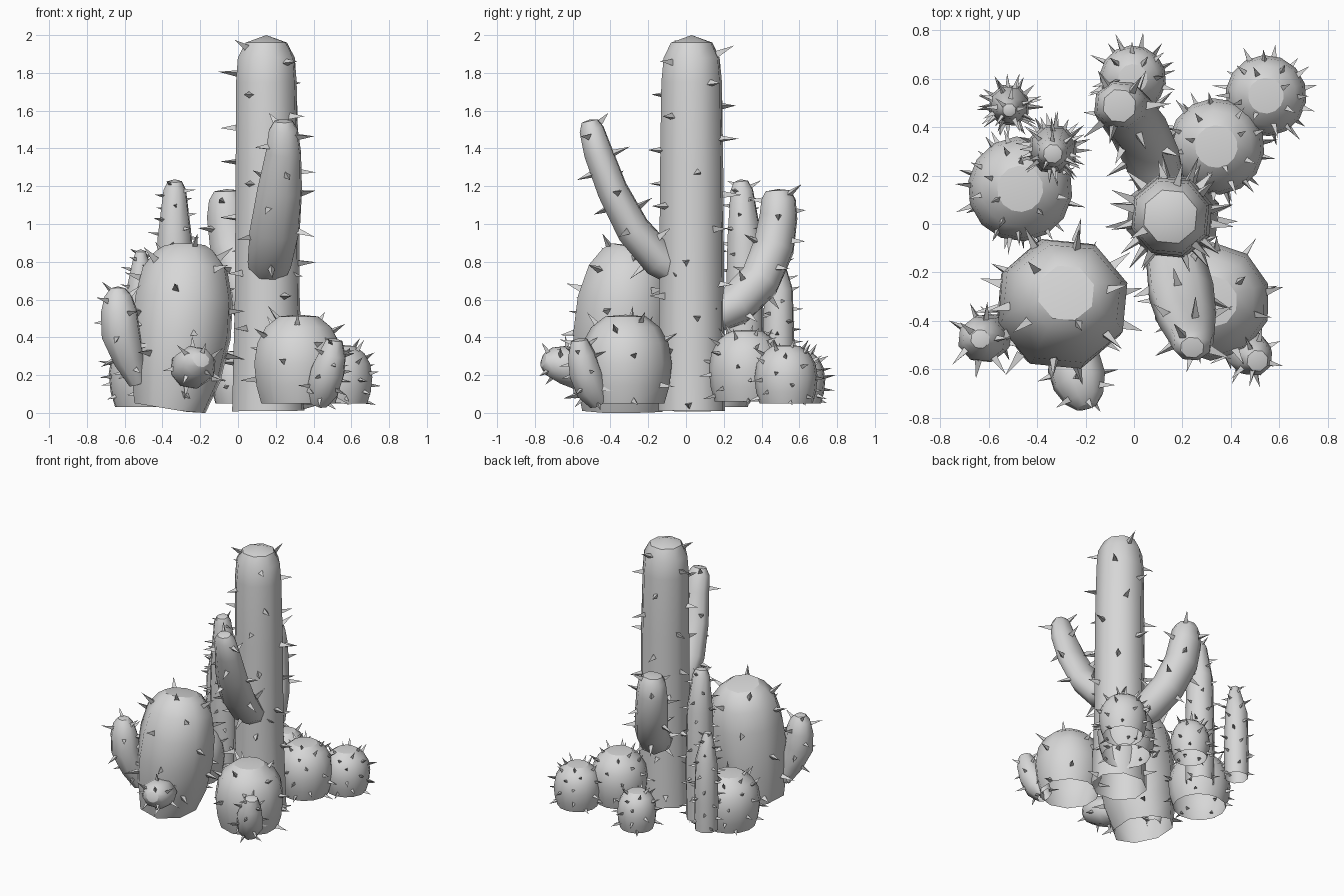
import bpy, bmesh, math, random
from mathutils import Vector

random.seed(7)
TAU = 2 * math.pi
skin = bpy.data.materials.new("cactus_grey")
skin.diffuse_color = (0.68, 0.68, 0.68, 1)


def make_object(name, bm, smooth):
    for f in bm.faces:
        f.smooth = smooth
    mesh = bpy.data.meshes.new(name)
    bm.to_mesh(mesh)
    bm.free()
    mesh.materials.append(skin)
    bpy.context.collection.objects.link(bpy.data.objects.new(name, mesh))


def ring_frames(path):
    """Side and depth axes across the path at each point."""
    pts = [Vector(p[:3]) for p in path]
    frames = []
    for i in range(len(pts)):
        t = (pts[min(i + 1, len(pts) - 1)] - pts[max(i - 1, 0)]).normalized()
        u = Vector((1, 0, 0))
        u = (u - t * u.dot(t)).normalized()
        frames.append((pts[i], t, u, t.cross(u)))
    return frames


def spines(name, path, count, size):
    """Three-sided thorns spread over a stem by a golden-angle spiral."""
    frames = ring_frames(path)
    lens = [(frames[i + 1][0] - frames[i][0]).length
            + abs(path[i + 1][3] - path[i][3]) for i in range(len(path) - 1)]
    bm = bmesh.new()
    for k in range(count):
        d = sum(lens) * (k + 0.5) / count
        i = 0
        while d > lens[i] and i < len(lens) - 1:
            d -= lens[i]
            i += 1
        f = d / lens[i]
        a = k * 2.39996 + random.uniform(-0.25, 0.25)

        def surface(j, ang):
            p, t, u, v = frames[j]
            return p + u * math.cos(ang) * path[j][3] + v * math.sin(ang) * path[j][4]

        lo, hi = surface(i, a), surface(i + 1, a)
        pos = lo.lerp(hi, f)
        if pos.z < 0.04:
            continue
        around = surface(i, a + 0.1).lerp(surface(i + 1, a + 0.1), f) - pos
        n = around.cross(hi - lo).normalized()
        s = n.orthogonal().normalized()
        w = n.cross(s)
        pos -= n * 0.012
        length = size * random.uniform(0.85, 1.25)
        turn = random.uniform(0, TAU)
        base = [bm.verts.new(pos + (s * math.cos(turn + TAU * j / 3)
                                    + w * math.sin(turn + TAU * j / 3)) * size * 0.27)
                for j in range(3)]
        tip = bm.verts.new(pos + n * (length + 0.012))
        for j in range(3):
            bm.faces.new((base[j], base[(j + 1) % 3], tip))
    make_object(name + "_spines", bm, False)


def stem(name, path, sides, count, size=0.07, cap=0.02, turn=0.3):
    """Loft rings (x, y, z, width radius, depth radius), open below, with a crisp low tip."""
    bm = bmesh.new()
    frames = ring_frames(path)
    rings = []
    for (p, t, u, v), row in zip(frames, path):
        ring = []
        for j in range(sides):
            a = turn + TAU * j / sides
            co = p + u * math.cos(a) * row[3] + v * math.sin(a) * row[4]
            co.z = max(co.z, 0)
            ring.append(bm.verts.new(co))
        rings.append(ring)
    for a, b in zip(rings, rings[1:]):
        for j in range(sides):
            k = (j + 1) % sides
            bm.faces.new((a[j], a[k], b[k], b[j]))
    tip = bm.verts.new(frames[-1][0] + frames[-1][1] * cap)
    for j in range(sides):
        bm.faces.new((rings[-1][j], rings[-1][(j + 1) % sides], tip))
        bm.edges.get((rings[-1][j], rings[-1][(j + 1) % sides])).smooth = False
    make_object(name, bm, True)
    spines(name, path, count, size)


def ball(name, x, y, r, z0, z1, sides, count, size=0.055):
    """Squat round cactus with an open base and flat crown."""
    profile = [(0, 0.84), (0.2, 0.95), (0.45, 1), (0.68, 0.93), (0.86, 0.74), (0.98, 0.44)]
    stem(name, [(x, y, z0 + (z1 - z0) * h, r * k, r * k) for h, k in profile],
         sides, count, size, (z1 - z0) * 0.02)


# Tall trunk and its two curved arms
stem("trunk", [(0.16, 0.03, 0.01, 0.2, 0.185), (0.155, 0.03, 0.6, 0.18, 0.18),
               (0.155, 0.03, 1.3, 0.175, 0.175), (0.15, 0.03, 1.75, 0.168, 0.168),
               (0.15, 0.03, 1.88, 0.158, 0.155), (0.15, 0.03, 1.96, 0.115, 0.115)],
     8, 34, 0.08, 0.04)
stem("front_arm", [(0.16, -0.04, 0.74, 0.1, 0.08), (0.17, -0.14, 0.81, 0.125, 0.1),
                   (0.195, -0.28, 0.97, 0.14, 0.095), (0.22, -0.39, 1.18, 0.125, 0.085),
                   (0.24, -0.465, 1.38, 0.098, 0.08), (0.24, -0.5, 1.5, 0.08, 0.068),
                   (0.24, -0.51, 1.545, 0.05, 0.045)], 8, 15, 0.08, 0.008)
stem("back_arm", [(0.13, 0.12, 0.5, 0.09, 0.09), (0.08, 0.26, 0.57, 0.115, 0.115),
                  (0.02, 0.39, 0.7, 0.12, 0.115), (-0.035, 0.465, 0.88, 0.12, 0.115),
                  (-0.055, 0.49, 1.04, 0.115, 0.105), (-0.058, 0.49, 1.13, 0.1, 0.095),
                  (-0.06, 0.488, 1.175, 0.07, 0.07)], 8, 17, 0.075, 0.01)

# Big leaning barrel with two buds
stem("barrel", [(-0.36, -0.33, 0.02, 0.2, 0.23), (-0.33, -0.33, 0.2, 0.25, 0.265),
                (-0.3, -0.33, 0.42, 0.275, 0.28), (-0.285, -0.32, 0.6, 0.27, 0.265),
                (-0.28, -0.3, 0.76, 0.235, 0.225), (-0.28, -0.29, 0.85, 0.165, 0.16),
                (-0.28, -0.285, 0.878, 0.12, 0.12)], 8, 24, 0.08, 0.01)
stem("barrel_side_bud", [(-0.53, -0.42, 0.16, 0.05, 0.05), (-0.575, -0.45, 0.28, 0.085, 0.08),
                         (-0.62, -0.475, 0.42, 0.108, 0.1), (-0.63, -0.475, 0.54, 0.1, 0.095),
                         (-0.635, -0.475, 0.62, 0.075, 0.07), (-0.635, -0.475, 0.66, 0.04, 0.04)],
     8, 15, 0.065, 0.01)
stem("barrel_front_bud", [(-0.27, -0.5, 0.2, 0.08, 0.075), (-0.25, -0.57, 0.23, 0.115, 0.11),
                          (-0.225, -0.65, 0.255, 0.115, 0.105), (-0.205, -0.72, 0.27, 0.085, 0.08),
                          (-0.195, -0.755, 0.28, 0.045, 0.04)], 8, 12, 0.06, 0.01)

# Front round cactus with its bud
ball("front_right_ball", 0.32, -0.32, 0.245, 0.05, 0.52, 10, 18, 0.07)
stem("front_right_bud", [(0.42, -0.46, 0.06, 0.06, 0.06), (0.45, -0.5, 0.13, 0.09, 0.09),
                         (0.475, -0.535, 0.22, 0.095, 0.09), (0.5, -0.555, 0.31, 0.075, 0.075),
                         (0.51, -0.565, 0.385, 0.045, 0.045)], 8, 16, 0.055, 0.01)

# Round cacti: x, y, radius, base, top, sides, thorn count
for name, *spec in [("back_right_ball", 0.34, 0.32, 0.2, 0.06, 0.44, 14, 32),
                    ("corner_ball", 0.545, 0.53, 0.168, 0.05, 0.36, 14, 30),
                    ("back_ball", -0.005, 0.6, 0.138, 0.05, 0.33, 14, 26),
                    ("left_ball", -0.47, 0.145, 0.217, 0.03, 0.42, 14, 34)]:
    ball(name, *spec)

# Thin tapering columns
for name, x, y, base, top, r0, r1, n in [
        ("tall_column", -0.335, 0.31, 0.1, 1.24, 0.105, 0.05, 42),
        ("short_column", -0.515, 0.49, 0.13, 0.87, 0.088, 0.035, 36)]:
    stem(name, [(x, y, base, r0 * 0.95, r0 * 0.95), (x, y, top * 0.4, r0, r0),
                (x, y, top * 0.75, r0 * 0.9, r0 * 0.9),
                (x, y - 0.015, top - 0.06, r1 * 1.25, r1 * 1.25),
                (x, y - 0.02, top - 0.015, r1 * 0.8, r1 * 0.8)], 8, n, 0.05, 0.012)
